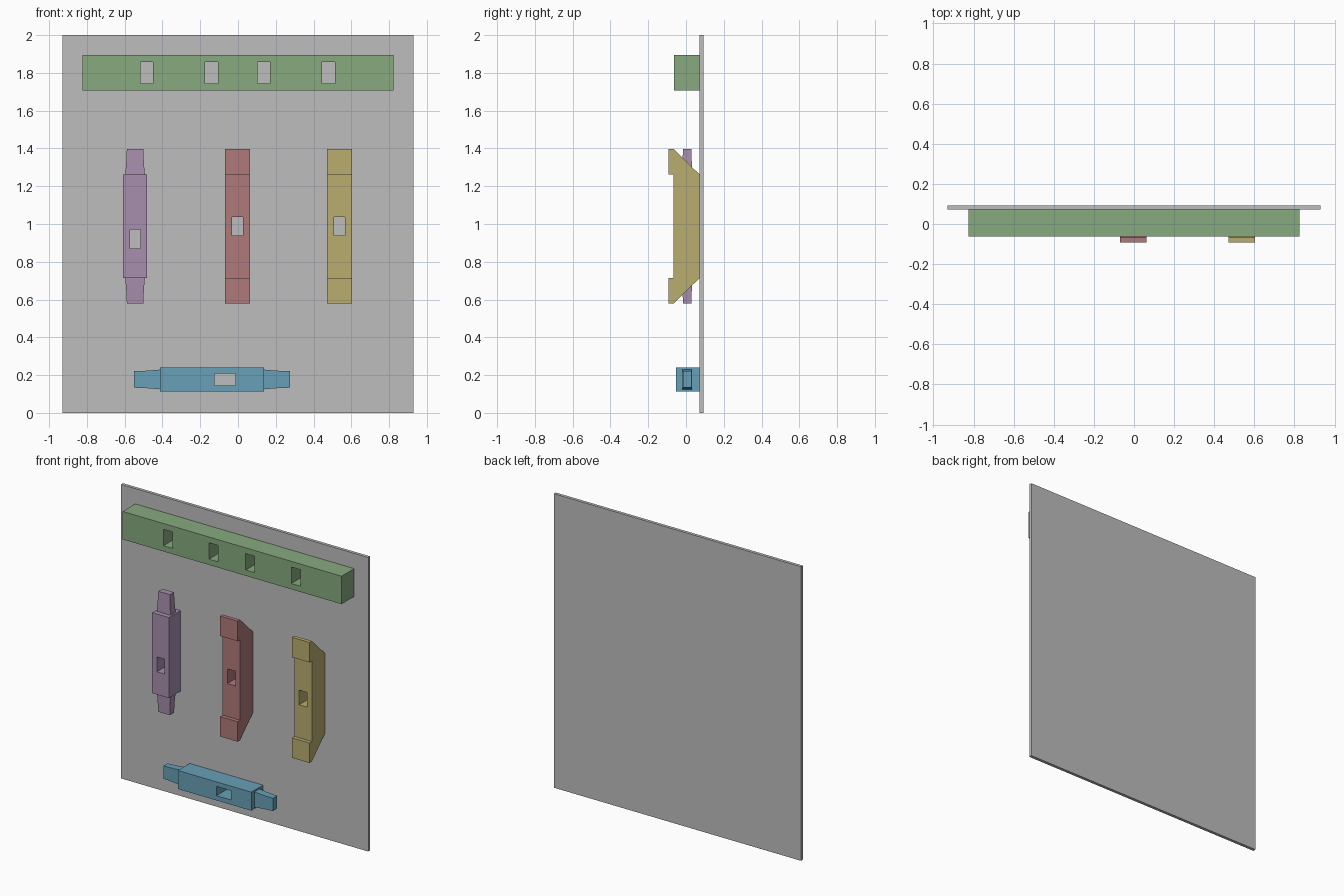
import bpy
import bmesh

if "Cube" in bpy.data.objects:
    bpy.data.objects.remove(bpy.data.objects["Cube"])


def material(name, rgb):
    # 8-bit display colour converted to linear
    lin = [((c / 255 + 0.055) / 1.055) ** 2.4 for c in rgb]
    m = bpy.data.materials.new(name)
    m.diffuse_color = (*lin, 1)
    m.use_nodes = True
    m.node_tree.nodes["Principled BSDF"].inputs["Base Color"].default_value = m.diffuse_color
    return m


GREY = material("panel grey", (190, 190, 190))
GREEN = material("sage green", (135, 170, 127))
PURPLE = material("dusty purple", (168, 143, 175))
RED = material("dusty red", (177, 122, 122))
YELLOW = material("mustard", (184, 174, 112))
BLUE = material("steel blue", (104, 160, 182))

BACK = 0.072  # all timbers rest against the panel here


def finish(name, bm, mat=None):
    bmesh.ops.recalc_face_normals(bm, faces=bm.faces)
    me = bpy.data.meshes.new(name)
    bm.to_mesh(me)
    bm.free()
    ob = bpy.data.objects.new(name, me)
    bpy.context.collection.objects.link(ob)
    if mat:
        me.materials.append(mat)
    return ob


def loft(name, rings, mat=None):
    """Skin a list of closed rings of points, capping both ends."""
    bm = bmesh.new()
    loops = [[bm.verts.new(p) for p in ring] for ring in rings]
    n = len(loops[0])
    for a, b in zip(loops, loops[1:]):
        for i in range(n):
            j = (i + 1) % n
            bm.faces.new((a[i], a[j], b[j], b[i]))
    bm.faces.new(loops[0])
    bm.faces.new(loops[-1])
    return finish(name, bm, mat)


def box(name, x, y, z, mat=None):
    rings = [[(x[0], y[0], h), (x[1], y[0], h), (x[1], y[1], h), (x[0], y[1], h)] for h in z]
    return loft(name, rings, mat)


def mortise(ob, x, z):
    """Cut a rectangular hole through the timber from front to back."""
    cutter = box("mortise_cutter", x, (-0.2, 0.2), z)
    mod = ob.modifiers.new("mortise", 'BOOLEAN')
    mod.operation = 'DIFFERENCE'
    mod.solver = 'EXACT'
    mod.object = cutter
    bpy.context.view_layer.objects.active = ob
    bpy.ops.object.modifier_apply(modifier=mod.name)
    bpy.data.objects.remove(cutter)


def tenoned_block(name, along, lo, hi, centre, mat):
    """Square block with a tapered tenon on each end; along = 'x' or 'z'."""
    cy, ty = 0.009, 0.006
    mid = (lo + hi) / 2
    half = (hi - lo) / 2
    # distance from middle, half width, half depth, depth centre
    steps = [(half, 0.0435, 0.022, ty), (half - 0.08, 0.047, 0.025, ty),
             (half - 0.136, 0.052, 0.027, ty), (half - 0.136, 0.063, 0.063, cy)]
    sections = [(-d, w, t, c) for d, w, t, c in steps] + [(d, w, t, c) for d, w, t, c in reversed(steps)]
    rings = []
    for d, w, t, c in sections:
        ring = []
        for sw, st in ((-1, -1), (1, -1), (1, 1), (-1, 1)):
            a, b = centre + sw * w, c + st * t
            ring.append((mid + d, b, a) if along == 'x' else (a, b, mid + d))
        rings.append(ring)
    return loft(name, rings, mat)


def footed_block(name, x0, x1, mat):
    """Block with angled back ends and a projecting foot at top and bottom."""
    mid = 0.988
    upper = [(BACK, 0.274), (-0.067, 0.41), (-0.093, 0.41), (-0.093, 0.274), (-0.067, 0.274)]
    profile = [(y, mid + h) for y, h in upper] + [(y, mid - h) for y, h in reversed(upper)]
    return loft(name, [[(x, y, z) for y, z in profile] for x in (x0, x1)], mat)


# Backing panel
box("backing_panel", (-0.93, 0.93), (BACK, 0.093), (0, 2), GREY)

# Long rail with four mortises
rail = box("long_rail", (-0.824, 0.824), (-0.063, BACK), (1.706, 1.896), GREEN)
for cx in (-0.483, -0.14, 0.136, 0.479):
    mortise(rail, (cx - 0.034, cx + 0.034), (1.745, 1.857))

# Tenoned blocks, upright and lying
upright = tenoned_block("upright_tenon_block", 'z', 0.578, 1.398, -0.545, PURPLE)
mortise(upright, (-0.573, -0.515), (0.869, 0.97))
lying = tenoned_block("lying_tenon_block", 'x', -0.55, 0.274, 0.177, BLUE)
mortise(lying, (-0.124, -0.013), (0.146, 0.209))

# Pair of footed blocks
for name, cx, mat in (("middle_footed_block", -0.003, RED), ("right_footed_block", 0.537, YELLOW)):
    block = footed_block(name, cx - 0.066, cx + 0.066, mat)
    mortise(block, (cx - 0.03, cx + 0.03), (0.938, 1.038))
